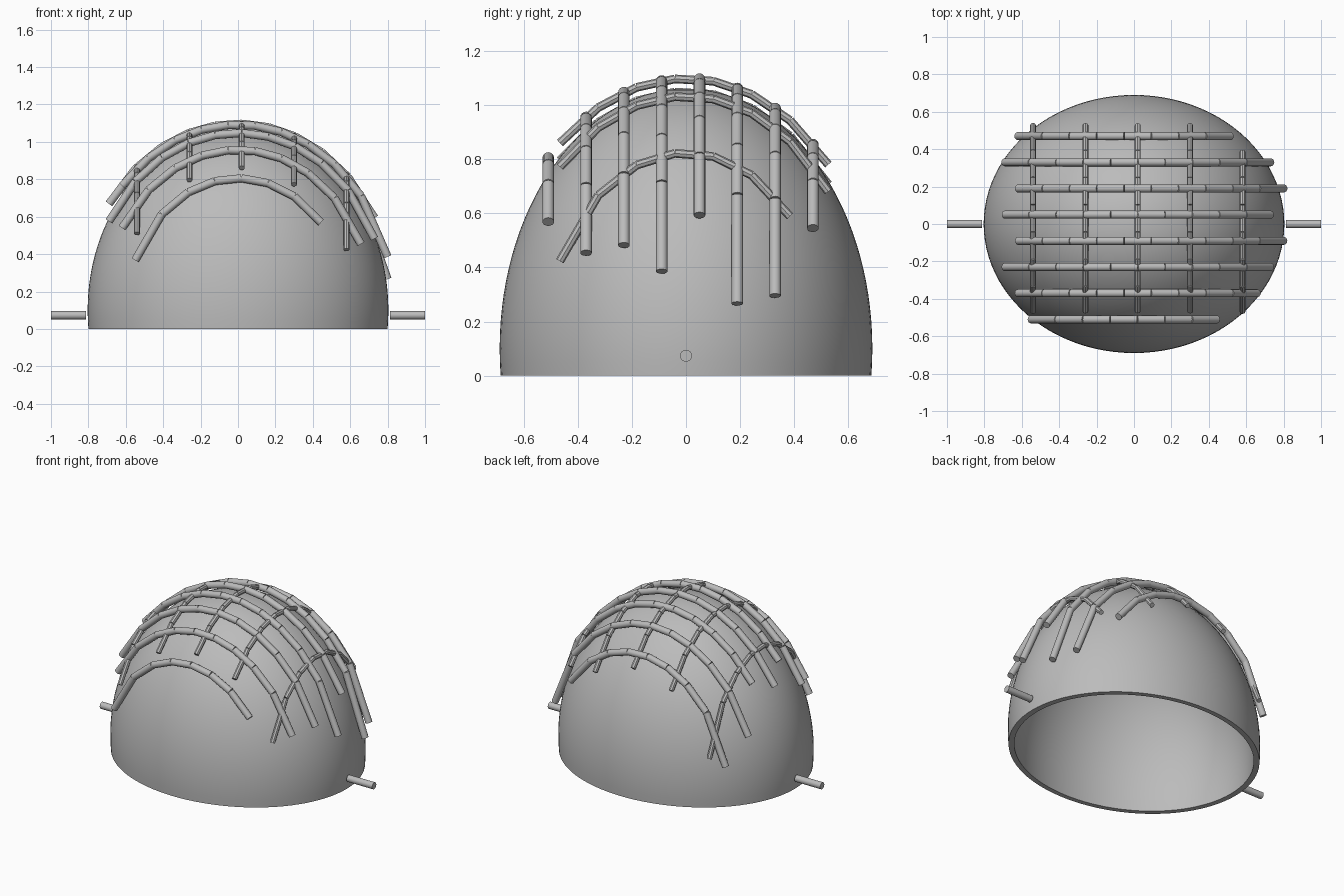
import bpy, bmesh, math
from mathutils import Vector

cube = bpy.data.objects.get("Cube")
if cube:
    bpy.data.objects.remove(cube, do_unlink=True)

CENTRE_Z = 0.1
STEP = 0.142


def make_material(name, color):
    mat = bpy.data.materials.new(name)
    mat.use_nodes = True
    mat.diffuse_color = color
    mat.node_tree.nodes["Principled BSDF"].inputs["Base Color"].default_value = color
    return mat


grey = make_material("plain grey", (0.5, 0.5, 0.5, 1))


def finish(name, bm, angle=40):
    mesh = bpy.data.meshes.new(name)
    bm.to_mesh(mesh)
    bm.free()
    obj = bpy.data.objects.new(name, mesh)
    bpy.context.collection.objects.link(obj)
    mesh.materials.append(grey)
    bpy.ops.object.select_all(action="DESELECT")
    obj.select_set(True)
    bpy.context.view_layer.objects.active = obj
    bpy.ops.object.shade_smooth_by_angle(angle=math.radians(angle))
    return obj


def add_rod(bm, a, b, radius, sides):
    """Capped cylinder from a to b."""
    axis = b - a
    matrix = axis.to_track_quat("Z", "Y").to_matrix().to_4x4()
    matrix.translation = (a + b) / 2
    bmesh.ops.create_cone(bm, cap_ends=True, segments=sides, radius1=radius,
                          radius2=radius, depth=axis.length, matrix=matrix)


def cage_point(x, y):
    """Point on the ellipsoid that carries the lattice."""
    h = max(0, 1 - (x / 0.842) ** 2 - (y / 0.72) ** 2)
    return Vector((x, y, CENTRE_Z + math.sqrt(h)))


# Hollow dome: outer and inner profile spun round, closed by a flat rim
def profile(scale, rings=32):
    start = math.asin(-CENTRE_Z / (0.962 * scale))
    angles = [start + (math.pi / 2 - start) * i / rings for i in range(rings + 1)]
    return [Vector((math.cos(t) * scale, 0, CENTRE_Z + 0.962 * scale * math.sin(t)))
            for t in angles]


bm = bmesh.new()
points = profile(1)[::-1] + profile(0.955)
verts = [bm.verts.new(p) for p in points]
edges = [bm.edges.new(pair) for pair in zip(verts, verts[1:])]
bmesh.ops.spin(bm, geom=verts + edges, cent=(0, 0, 0), axis=(0, 0, 1),
               angle=2 * math.pi, steps=96)
bmesh.ops.remove_doubles(bm, verts=bm.verts, dist=0.0005)
bmesh.ops.scale(bm, vec=(0.804, 0.69, 1), verts=bm.verts)
bmesh.ops.recalc_face_normals(bm, faces=bm.faces)
finish("dome_shell", bm)

# Thick rods running side to side: start x and segment count, front to back
rows = [(-0.55, 7), (-0.62, 9), (-0.69, 10), (-0.62, 10),
        (-0.69, 10), (-0.62, 10), (-0.69, 10), (-0.62, 8)]
for i, (start, count) in enumerate(rows):
    y = -0.51 + 0.14 * i
    path = [cage_point(start + STEP * k, y) for k in range(count + 1)]
    bm = bmesh.new()
    for a, b in zip(path, path[1:]):
        add_rod(bm, a, b, 0.0215, 16)
    finish(f"cross_rod_{i + 1}", bm)

# Thin rods running front to back
for i, count in enumerate([7, 7, 7, 7, 6]):
    x = -0.54 + 0.28 * i
    path = [cage_point(x, -0.467 + STEP * k) for k in range(count + 1)]
    bm = bmesh.new()
    for a, b in zip(path, path[1:]):
        add_rod(bm, a, b, 0.016, 8)
    finish(f"long_rod_{i + 1}", bm, 30)

# Side pegs
for side, name in ((1, "left_peg"), (-1, "right_peg")):
    bm = bmesh.new()
    add_rod(bm, Vector((side * 0.812, 0, 0.073)), Vector((side, 0, 0.073)), 0.022, 24)
    finish(name, bm)
